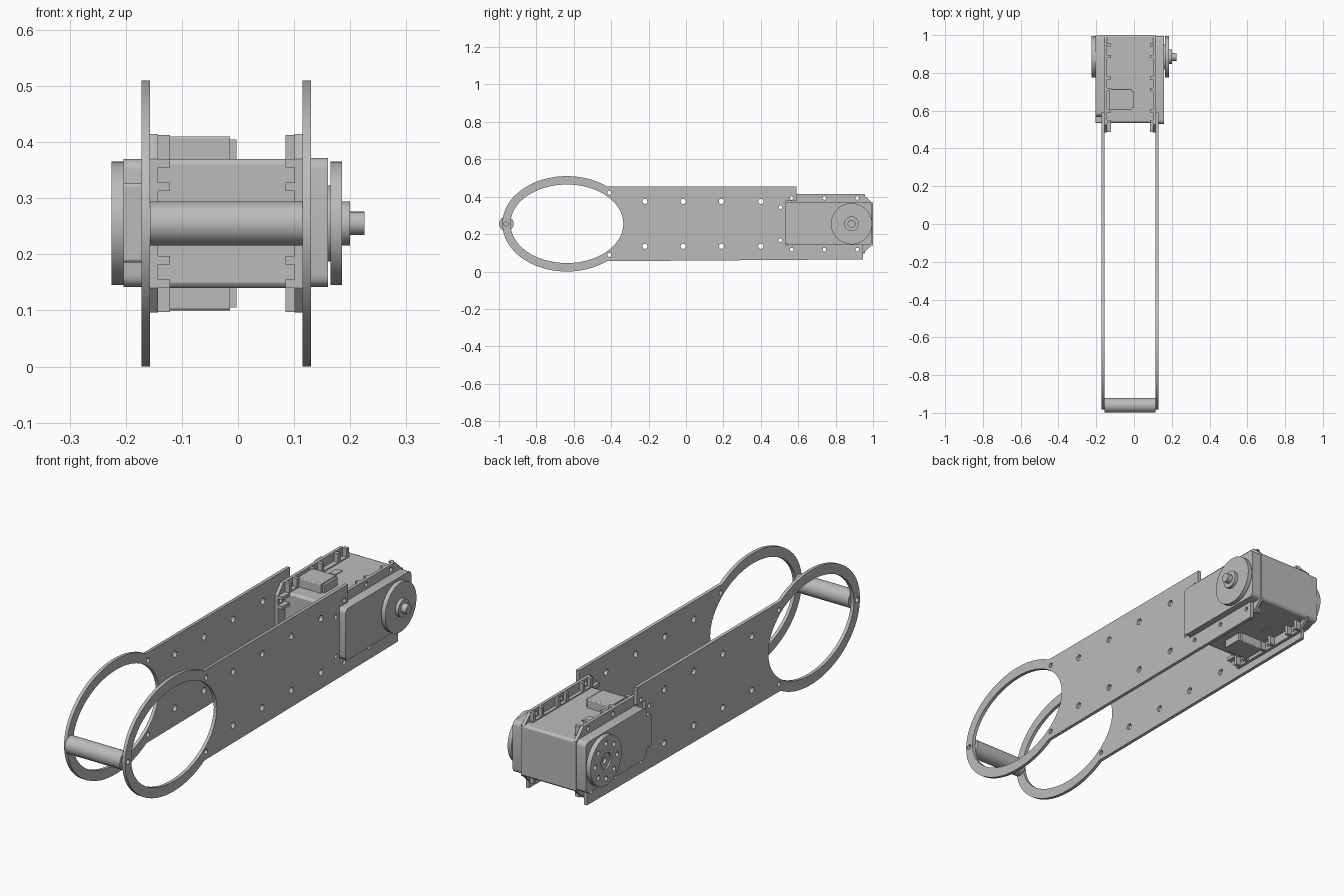
import bpy
from math import sin, cos, pi, radians, asin
from mathutils import Matrix

if "Cube" in bpy.data.objects:
    bpy.data.objects.remove(bpy.data.objects["Cube"], do_unlink=True)

grey = bpy.data.materials.new("light_grey")
grey.use_nodes = True
grey.diffuse_color = (0.5, 0.5, 0.5, 1)
grey.node_tree.nodes["Principled BSDF"].inputs["Base Color"].default_value = (0.5, 0.5, 0.5, 1)

MID = 0.255          # height of the long axis
AXLE = 0.885         # y of the motor axle


def finish(obj, bevel=0):
    obj.data.materials.clear()
    obj.data.materials.append(grey)
    if bevel:
        mod = obj.modifiers.new("soft_edges", "BEVEL")
        mod.width, mod.segments, mod.limit_method = bevel, 2, "ANGLE"
        mod.angle_limit = radians(40)
    bpy.ops.object.select_all(action="DESELECT")
    obj.select_set(True)
    bpy.context.view_layer.objects.active = obj
    bpy.ops.object.shade_smooth_by_angle(angle=radians(35))
    return obj


def ellipse(y, z, ry, rz=None, n=20, start=0, end=2 * pi):
    rz = rz or ry
    steps = n if end - start >= 2 * pi else n - 1
    angles = [start + (end - start) * i / steps for i in range(n)]
    return [(y + ry * cos(a), z + rz * sin(a)) for a in angles]


def round_rect(y0, y1, z0, z1, r):
    pts = []
    for i, (y, z) in enumerate([(y1 - r, z1 - r), (y0 + r, z1 - r), (y0 + r, z0 + r), (y1 - r, z0 + r)]):
        pts += ellipse(y, z, r, n=5, start=i * pi / 2, end=(i + 1) * pi / 2)
    return pts


def slab(name, x0, x1, outline, holes=(), bevel=0):
    """Flat (y, z) outline with holes, given thickness along x."""
    curve = bpy.data.curves.new(name, "CURVE")
    curve.dimensions, curve.fill_mode = "2D", "BOTH"
    curve.extrude = (x1 - x0) / 2
    for loop in [outline, *holes]:
        spline = curve.splines.new("POLY")
        spline.points.add(len(loop) - 1)
        for point, (y, z) in zip(spline.points, loop):
            point.co = (y, z, 0, 1)
        spline.use_cyclic_u = True
    temp = bpy.data.objects.new(name + "_outline", curve)
    bpy.context.collection.objects.link(temp)
    graph = bpy.context.evaluated_depsgraph_get()
    mesh = bpy.data.meshes.new_from_object(temp.evaluated_get(graph))
    bpy.data.objects.remove(temp, do_unlink=True)
    mesh.transform(Matrix.Translation(((x0 + x1) / 2, 0, 0))
                   @ Matrix(((0, 0, 1, 0), (1, 0, 0, 0), (0, 1, 0, 0), (0, 0, 0, 1))))
    obj = bpy.data.objects.new(name, mesh)
    bpy.context.collection.objects.link(obj)
    return finish(obj, bevel)


def box(name, x0, x1, y0, y1, z0, z1, bevel=0):
    return slab(name, x0, x1, [(y0, z0), (y1, z0), (y1, z1), (y0, z1)], bevel=bevel)


def disc(name, x0, x1, r, y=AXLE, holes=(), n=48, bevel=0):
    return slab(name, x0, x1, ellipse(y, MID, r, n=n), holes, bevel)


# Mounting holes shared by side plates and motor brackets
mount = [ellipse(y, MID + s * 0.138, 0.01, n=12) for y in (0.565, 0.74, 0.915) for s in (-1, 1)]
front_mount = [ellipse(0.505, MID + s * 0.088, 0.01, n=12) for s in (-1, 1)]

# Side plates: oval ring at the front, long web, notch around the motor
TOP, LOW = 0.455, 0.065
join = asin((TOP - MID) / 0.255)
outline = ellipse(-0.637, MID, 0.345, 0.255, 56, join, 2 * pi - join)
outline += [(0.945, LOW), (0.945, 0.142), (0.532, 0.142), (0.532, 0.376), (0.59, 0.376), (0.59, TOP)]
holes = [ellipse(-0.637, MID, 0.302, 0.21, 64), ellipse(-0.962, MID, 0.012, n=12)]
holes += [ellipse(y, MID + s * 0.12, 0.014, n=16) for y in (-0.22, -0.015, 0.19, 0.4) for s in (-1, 1)]
holes += [ellipse(-0.41, MID + s * 0.166, 0.011, n=12) for s in (-1, 1)]
holes += front_mount + [h for h in mount if h[0][1] < MID or h[0][0] < 0.6]
for side, x in (("right", -0.172), ("left", 0.115)):
    slab(side + "_side_plate", x, x + 0.015, outline, holes)

# Crossbar joining the rings
disc("crossbar", -0.157, 0.115, 0.039, y=-0.96)

# Motor body
box("motor_body", -0.157, 0.115, 0.535, 1.0, 0.14, 0.37, 0.01)

# Motor brackets with small lugs along the rails
frame = [(0.485, 0.14), (0.525, 0.096), (0.945, 0.096), (0.999, 0.145),
         (0.999, 0.365), (0.945, 0.414), (0.525, 0.414), (0.485, 0.37)]
for side, wall, lug in (("right", -0.157, -0.143), ("left", 0.101, 0.085)):
    slab(side + "_bracket", wall, wall + 0.014, frame, mount + front_mount)
    a, b = (lug, lug + 0.022) if side == "right" else (lug, lug + 0.016)
    for up in (-1, 1):
        def span(lo, hi):
            return sorted((MID + up * lo, MID + up * hi))
        for y in (0.535, 0.59, 0.705, 0.765, 0.88, 0.94):
            box(side + "_rail_lug", a, b, y, y + 0.016, *span(0.11, 0.158))
        box(side + "_front_lug", a, b, 0.487, 0.536, *span(0.1, 0.115))
        box(side + "_front_lug", a, b, 0.487, 0.536, *span(0.058, 0.073))
        box(side + "_rail_foot", a, b, 0.535, 0.96, *span(0.108, 0.12))

# Cable sockets above and below the motor
for up in (-1, 1):
    z0, z1 = sorted((MID + up * 0.11, MID + up * 0.155))
    box("cable_socket", -0.13, -0.014, 0.605, 0.715, z0, z1, 0.004)
    z0, z1 = sorted((MID + up * 0.11, MID + up * 0.15))
    box("socket_lip", -0.014, -0.003, 0.615, 0.705, z0, z1)
    z0, z1 = sorted((MID + up * 0.11, MID + up * 0.118))
    slab("cable_clip", -0.095, -0.065, [(0.78, z0), (0.83, z0), (0.83, z1), (0.78, z1)])

# Left cover, idler disc and shaft
slab("left_cover", 0.115, 0.16, round_rect(0.53, 0.995, 0.142, 0.372, 0.02), bevel=0.008)
disc("left_spacer", 0.158, 0.166, 0.068)
disc("left_disc", 0.165, 0.185, 0.11, bevel=0.003)
disc("left_hub", 0.184, 0.2, 0.039)
disc("left_shaft", 0.199, 0.225, 0.021, n=24)

# Right cover with a narrow front tab
slab("right_cover", -0.204, -0.157, round_rect(0.57, 0.998, 0.142, 0.37, 0.02), bevel=0.006)
box("right_cover_tab", -0.204, -0.157, 0.535, 0.58, 0.185, 0.327, 0.006)

# Drive horn with a ring of screw holes and a centre screw
ring = [ellipse(AXLE + 0.078 * cos(i * pi / 4), MID + 0.078 * sin(i * pi / 4), 0.011, n=12) for i in range(8)]
disc("drive_horn", -0.225, -0.203, 0.11, holes=ring + [ellipse(AXLE, MID, 0.036, n=32)])
disc("horn_boss", -0.217, -0.2, 0.036, holes=[ellipse(AXLE, MID, 0.014, n=16)], n=32)
